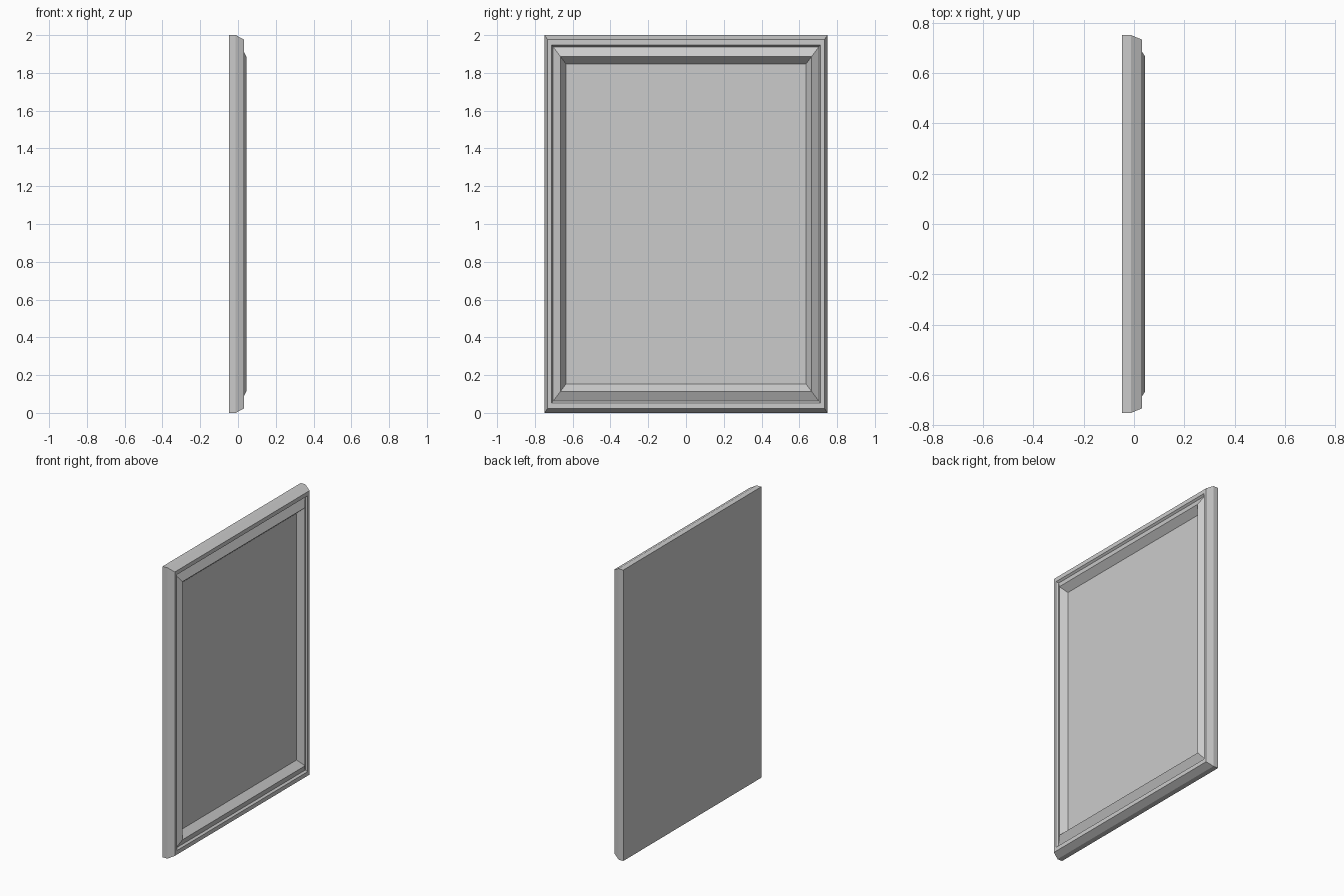
import bpy, bmesh

if "Cube" in bpy.data.objects:
    bpy.data.objects.remove(bpy.data.objects["Cube"])

# Moulding profile: (inset fraction from the outer edge, depth along x)
profile = [
    (0.0, -0.048), (0.0, -0.012),    # back edge and outer side
    (0.024, 0.032), (0.052, 0.032),  # outer bevel and flat lip
    (0.062, 0.019),                  # narrow groove
    (0.113, 0.044), (0.152, 0.0),    # ridge and slope down to the panel
]
HALF_W, HALF_H = 0.75, 1.0


def ring(bm, inset, x):
    k = 1 - inset
    return [bm.verts.new((x, sy * HALF_W * k, HALF_H + sz * HALF_H * k))
            for sy, sz in ((-1, -1), (1, -1), (1, 1), (-1, 1))]


def finish(bm, name):
    me = bpy.data.meshes.new(name)
    bm.to_mesh(me)
    bm.free()
    ob = bpy.data.objects.new(name, me)
    bpy.context.collection.objects.link(ob)


# Frame moulding with closed back and recessed picture panel
bm = bmesh.new()
rings = [ring(bm, t, x) for t, x in profile]
for a, b in zip(rings, rings[1:]):
    for i in range(4):
        j = (i + 1) % 4
        bm.faces.new((a[i], a[j], b[j], b[i]))
bm.faces.new(rings[0][::-1])
bm.faces.new(rings[-1])
bmesh.ops.recalc_face_normals(bm, faces=bm.faces)
finish(bm, "picture_frame")
